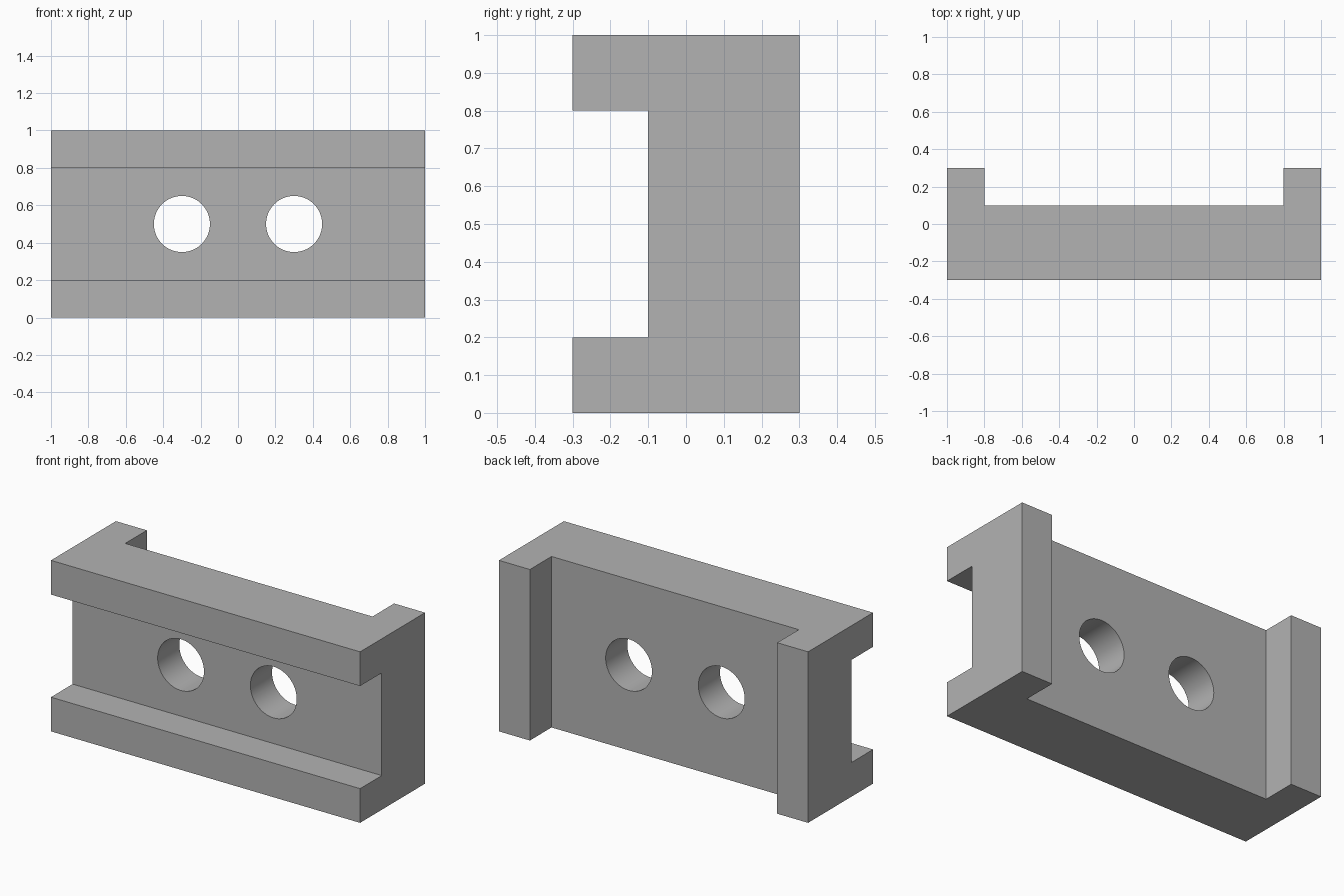
import bpy

default = bpy.data.objects.get("Cube")
if default:
    bpy.data.objects.remove(default, do_unlink=True)

grey = bpy.data.materials.new("plain_grey")
grey.use_nodes = True
colour = (0.45, 0.45, 0.45, 1)
grey.diffuse_color = colour
grey.node_tree.nodes["Principled BSDF"].inputs["Base Color"].default_value = colour


def box(name, low, high):
    centre = [(a + b) / 2 for a, b in zip(low, high)]
    bpy.ops.mesh.primitive_cube_add(size=1, location=centre)
    obj = bpy.context.object
    obj.name = name
    obj.scale = [b - a for a, b in zip(low, high)]
    bpy.ops.object.transform_apply(location=True, rotation=False, scale=True)
    obj.data.materials.append(grey)
    return obj


def hole(name, x):
    bpy.ops.mesh.primitive_cylinder_add(
        vertices=64, radius=0.15, depth=1, location=(x, 0, 0.5), rotation=(1.570796, 0, 0))
    obj = bpy.context.object
    obj.name = name
    obj.data.materials.append(grey)
    return obj


# Solid block
block = box("mounting_block", (-1, -0.3, 0), (1, 0.3, 1))

# Horizontal front channel, vertical back channel and two through holes
cutters = [
    box("front_channel_cutter", (-1.2, -0.5, 0.2), (1.2, -0.1, 0.8)),
    box("back_channel_cutter", (-0.8, 0.1, -0.2), (0.8, 0.5, 1.2)),
    hole("right_hole_cutter", -0.3),
    hole("left_hole_cutter", 0.3),
]
bpy.context.view_layer.objects.active = block
for cutter in cutters:
    cutter.hide_render = True
    cut = block.modifiers.new(cutter.name, "BOOLEAN")
    cut.operation = "DIFFERENCE"
    cut.solver = "EXACT"
    cut.object = cutter
    bpy.ops.object.modifier_apply(modifier=cut.name)
    bpy.data.objects.remove(cutter, do_unlink=True)

# Smooth hole walls, crisp block edges
bpy.ops.object.select_all(action="DESELECT")
block.select_set(True)
bpy.ops.object.shade_smooth_by_angle(angle=0.52)
